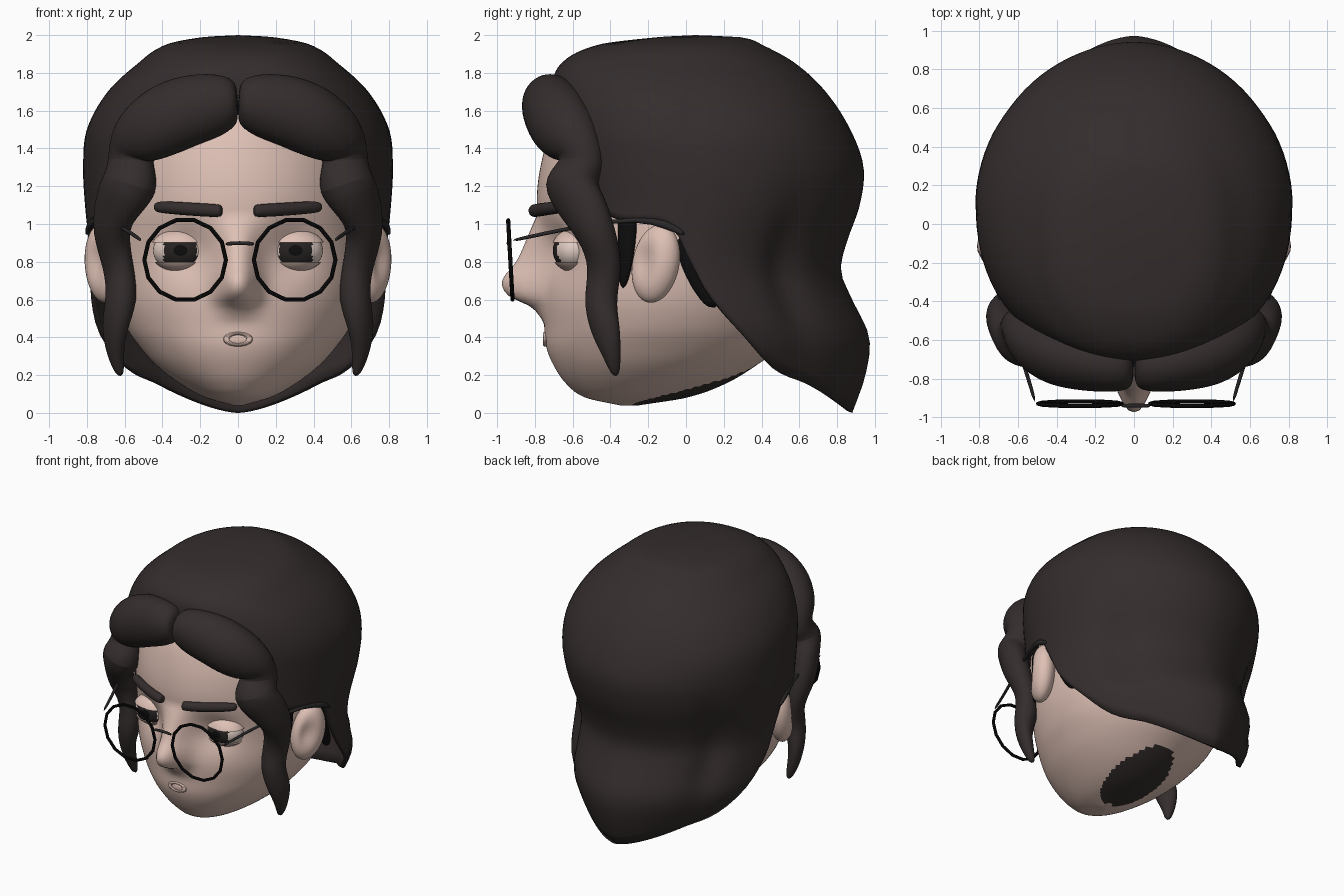
import bpy, bmesh
from math import sin, cos, pi, exp, copysign
from mathutils import Vector, Matrix

if "Cube" in bpy.data.objects:
    bpy.data.objects.remove(bpy.data.objects["Cube"])


def material(name, r, g, b):
    m = bpy.data.materials.new(name)
    m.use_nodes = True
    m.diffuse_color = (r, g, b, 1)
    m.node_tree.nodes["Principled BSDF"].inputs["Base Color"].default_value = (r, g, b, 1)
    return m


SKIN = material("skin", .73, .53, .46)
HAIR = material("dark brown hair", .035, .026, .026)
BLACK = material("black", .004, .004, .004)
GREY = material("dark grey metal", .022, .02, .02)
WHITE = material("eye white", .74, .6, .54)
IRIS = material("iris brown", .02, .016, .016)


def smooth_curve(table, t):
    """Hermite interpolation of the columns of a table keyed by its first column."""
    last = len(table) - 1
    t = min(max(t, table[0][0]), table[last][0])
    i = next(k for k in range(last) if t <= table[k + 1][0])
    h = table[i + 1][0] - table[i][0]
    u = (t - table[i][0]) / h

    def slope(k, c):
        a, b = table[max(k - 1, 0)], table[min(k + 1, last)]
        return (b[c] - a[c]) / (b[0] - a[0]) * h

    out = []
    for c in range(1, len(table[0])):
        p, q = table[i][c], table[i + 1][c]
        m, n = slope(i, c), slope(i + 1, c)
        out.append(p + u * m + u * u * (3 * (q - p) - 2 * m - n) + u ** 3 * (2 * (p - q) + m + n))
    return out


def loft(rings, caps=True):
    bm = bmesh.new()
    loops = [[bm.verts.new(p) for p in ring] for ring in rings]
    n = len(loops[0])
    for a, b in zip(loops, loops[1:]):
        for k in range(n):
            bm.faces.new((a[k], a[(k + 1) % n], b[(k + 1) % n], b[k]))
    if caps:
        bm.faces.new(loops[0])
        bm.faces.new(loops[-1])
    bmesh.ops.remove_doubles(bm, verts=bm.verts, dist=.00005)
    return bm


def finish(name, bm, *mats, subsurf=0, angle=60):
    bmesh.ops.recalc_face_normals(bm, faces=bm.faces)
    mesh = bpy.data.meshes.new(name)
    bm.to_mesh(mesh)
    bm.free()
    ob = bpy.data.objects.new(name, mesh)
    bpy.context.collection.objects.link(ob)
    for m in mats:
        mesh.materials.append(m)
    bpy.ops.object.select_all(action='DESELECT')
    ob.select_set(True)
    bpy.context.view_layer.objects.active = ob
    bpy.ops.object.shade_smooth_by_angle(angle=angle * pi / 180)
    if subsurf:
        mod = ob.modifiers.new("smooth", 'SUBSURF')
        mod.levels = mod.render_levels = subsurf
    return ob


def strand(name, path, mat, side=1, sides=12, subsurf=2):
    """Tapered tube; path rows are x, y, z, half width, half depth."""
    pts = [Vector((p[0] * side, p[1], p[2])) for p in path]
    rings = []
    for i, p in enumerate(pts):
        t = (pts[min(i + 1, len(pts) - 1)] - pts[max(i - 1, 0)]).normalized()
        out = Vector((p.x, p.y, 0))
        out = (out - t * out.dot(t)).normalized()
        across = t.cross(out)
        rings.append([p + across * path[i][3] * cos(a) + out * path[i][4] * sin(a)
                      for a in (2 * pi * k / sides for k in range(sides))])
    return finish(name, loft(rings), mat, subsurf=subsurf)


def ball(matrix=None):
    bm = bmesh.new()
    bmesh.ops.create_uvsphere(bm, u_segments=32, v_segments=24, radius=1,
                              matrix=matrix or Matrix())
    return bm


def place(bm, loc, radii, rot=Matrix()):
    bm.transform(Matrix.Translation(loc) @ rot @ Matrix.Diagonal((*radii, 1)))
    return bm


# Head: stacked sections (height, half width, front, back) with nose and sockets
head_sections = [(.04, .03, -.35, -.25), (.08, .17, -.53, 0), (.15, .3, -.63, .2),
                 (.25, .43, -.7, .37), (.35, .52, -.74, .5), (.45, .59, -.75, .57),
                 (.6, .65, -.76, .64), (.8, .68, -.75, .7), (1.1, .68, -.79, .75),
                 (1.35, .66, -.76, .72), (1.55, .58, -.68, .62), (1.75, .38, -.48, .42),
                 (1.88, .01, -.01, .01)]
nose_profile = [(.48, 0), (.56, .06), (.62, .18), (.7, .22), (.8, .15), (.9, .09), (1.05, 0)]


def head_ring(z, n=144):
    w, front, back = smooth_curve(head_sections, z)
    nose = smooth_curve(nose_profile, z)[0]
    ring = []
    for k in range(n):
        a = 2 * pi * k / n
        x, y = w * sin(a), (front + back) / 2 - (back - front) / 2 * cos(a)
        if cos(a) > 0:
            y -= nose * exp(-abs(x / .105) ** 2.4)
            y += .06 * exp(-((abs(x) - .28) ** 2 + (z - .87) ** 2) / .13 ** 2)
        ring.append((x, y, z))
    return ring


bm = loft([head_ring(.04 + .92 * (1 - cos(pi * i / 100))) for i in range(101)])
# Neck opening: dark oval under the jaw
for f in bm.faces:
    c = f.calc_center_median()
    if c.z < .35 and (c.x / .2) ** 2 + ((c.y - .03) / .32) ** 2 < 1:
        f.material_index = 1
finish("head", bm, SKIN, HAIR)

# Main hair: sections as for the head, each column ending at the hem height for its depth
hair_sections = [(0, .55, -.55, .88), (.2, .66, -.6, .95), (.4, .76, -.66, .97),
                 (.6, .78, -.66, .88), (.75, .78, -.66, .82), (.9, .79, -.68, .85),
                 (1.1, .81, -.68, .92), (1.3, .82, -.7, .94), (1.5, .8, -.71, .87),
                 (1.7, .69, -.71, .74), (1.85, .53, -.66, .58), (1.95, .38, -.46, .4),
                 (1.99, .18, -.14, .28), (2, 0, .05, .05)]
hem = [(-.72, 1.6), (-.6, 1.5), (-.5, 1.15), (-.38, 1.03), (-.1, 1), (0, .9), (.1, .68),
       (.2, .5), (.38, .25), (.6, .15), (.9, 0)]


def power(v, e):
    return copysign(abs(v) ** e, v)


def hair_point(a, t):
    # The back grows more pointed toward the hem
    behind = cos(a) < 0
    e = .95 + .3 * t * t if behind else .87
    c, s = power(cos(a), e), power(sin(a), e)
    end = smooth_curve(hem, .11 - .79 * power(cos(a), 1.25 if behind else .87))[0]
    z = 2 - (2 - end) * t ** 1.7
    w, front, back = smooth_curve(hair_sections, z)
    # Vertical groove behind each ear
    groove = 1 - .07 * exp(-((c + .58) / .12) ** 2 - ((z - .7) / .35) ** 2)
    return (w * s * groove, (front + back) / 2 - (back - front) / 2 * c * groove, z)


hair = finish("main_hair", loft([[hair_point(2 * pi * k / 96, i / 44) for k in range(96)]
                                 for i in range(45)], False), HAIR)
shell = hair.modifiers.new("thickness", 'SOLIDIFY')
shell.thickness, shell.offset = .03, -1

# Mouth: puckered lip ring with a filled middle
bpy.ops.mesh.primitive_torus_add(major_radius=.06, minor_radius=.018, major_segments=32,
                                 minor_segments=10, location=(0, -.744, .39),
                                 rotation=(pi / 2, 0, 0))
lips = bpy.context.object
lips.name = "lips"
lips.scale = (1, .5, .8)
lips.data.materials.append(SKIN)
bpy.ops.object.shade_smooth_by_angle()
finish("mouth", place(ball(), (0, -.742, .39), (.06, .012, .03)), SKIN)

fringe = [(0, -.74, 1.65, .09, .09), (.03, -.74, 1.65, .14, .13), (.13, -.73, 1.63, .18, .15),
          (.28, -.7, 1.6, .2, .17), (.43, -.66, 1.53, .2, .18), (.56, -.58, 1.43, .16, .14),
          (.57, -.53, 1.33, .14, .1), (.56, -.63, 1.21, .17, .16), (.65, -.55, 1.1, .15, .1),
          (.68, -.47, .95, .11, .1), (.63, -.42, .77, .1, .07), (.61, -.46, .6, .09, .09),
          (.66, -.43, .45, .095, .06), (.65, -.39, .3, .05, .045), (.62, -.37, .19, .02, .02)]
brow = [(.085, -.81, 1.07, .028, .025), (.1, -.805, 1.07, .036, .035),
        (.2, -.775, 1.075, .036, .035), (.34, -.705, 1.085, .035, .035),
        (.42, -.655, 1.09, .032, .03), (.44, -.64, 1.09, .02, .02)]
temple = [(.51, -.93, .91, .011, .011), (.56, -.75, .95, .011, .011), (.65, -.5, 1, .011, .011),
          (.74, -.25, 1.03, .013, .013), (.79, -.1, 1, .028, .02), (.8, 0, .94, .012, .012)]
sideburn = [(.63, -.31, 1.12, .06, .04), (.64, -.31, .9, .055, .03), (.63, -.335, .65, .025, .02)]
under_hair = [(.68, -.02, .95, .06, .03), (.68, .05, .75, .07, .03), (.67, .16, .55, .05, .03)]

for side, s in (("left", 1), ("right", -1)):
    strand(side + "_fringe", fringe, HAIR, s)
    strand(side + "_eyebrow", brow, HAIR, s)
    strand(side + "_sideburn", sideburn, BLACK, s)
    strand(side + "_under_hair", under_hair, BLACK, s)
    strand(side + "_glasses_arm", temple, GREY, s, 8, 1)

    # Eye: iris and pupil are picked on the front of the eyeball
    bm = ball(Matrix.Rotation(pi / 2, 4, 'X'))
    for f in bm.faces:
        c = f.calc_center_median()
        if c.y < 0 and abs(c.x) < .62:
            f.material_index = 2 if c.x ** 2 + c.z ** 2 < .08 else 1
    eye = (.305 * s, -.595, .86)
    finish(side + "_eyeball", place(bm, eye, (.145, .11, .11)), WHITE, IRIS, BLACK)

    # Eyelids: slightly larger spheres sliced flat
    for lid, height, d in (("upper", .36, 1), ("lower", -.54, -1)):
        bm = ball()
        bmesh.ops.bisect_plane(bm, geom=bm.verts[:] + bm.edges[:] + bm.faces[:],
                               plane_co=(0, 0, height), plane_no=(0, 0, -d), clear_outer=True)
        bmesh.ops.holes_fill(bm, edges=[e for e in bm.edges if e.is_boundary], sides=0)
        finish(side + "_" + lid + "_eyelid", place(bm, eye, (.16, .12, .115)), SKIN, angle=40)

    # Ear: thick, slightly hollowed ellipsoid leaning back at the top
    bm = ball()
    for v in bm.verts:
        if v.co.x * s > 0:
            v.co.x *= 1 - .5 * exp(-((v.co.y + .4) ** 2 + v.co.z ** 2) / .25)
    turn = Matrix.Rotation(-.4 * s, 4, 'Z') @ Matrix.Rotation(-.22, 4, 'X')
    finish(side + "_ear", place(bm, (.715 * s, -.16, .79), (.09, .13, .21), turn), SKIN)

    # Glasses rim
    bpy.ops.mesh.primitive_torus_add(major_radius=.216, minor_radius=.011, major_segments=14,
                                     minor_segments=8, location=(.01 + .29 * s, -.93, .81),
                                     rotation=(pi / 2 + .055, 0, 0))
    rim = bpy.context.object
    rim.name = side + "_glasses_rim"
    rim.data.materials.append(BLACK)
    bpy.ops.object.shade_smooth_by_angle()

strand("glasses_bridge", [(x + .01, -.94, .9 - x * x, .011, .011) for x in (-.08, -.03, .03, .08)],
       GREY, 1, 8, 1)
